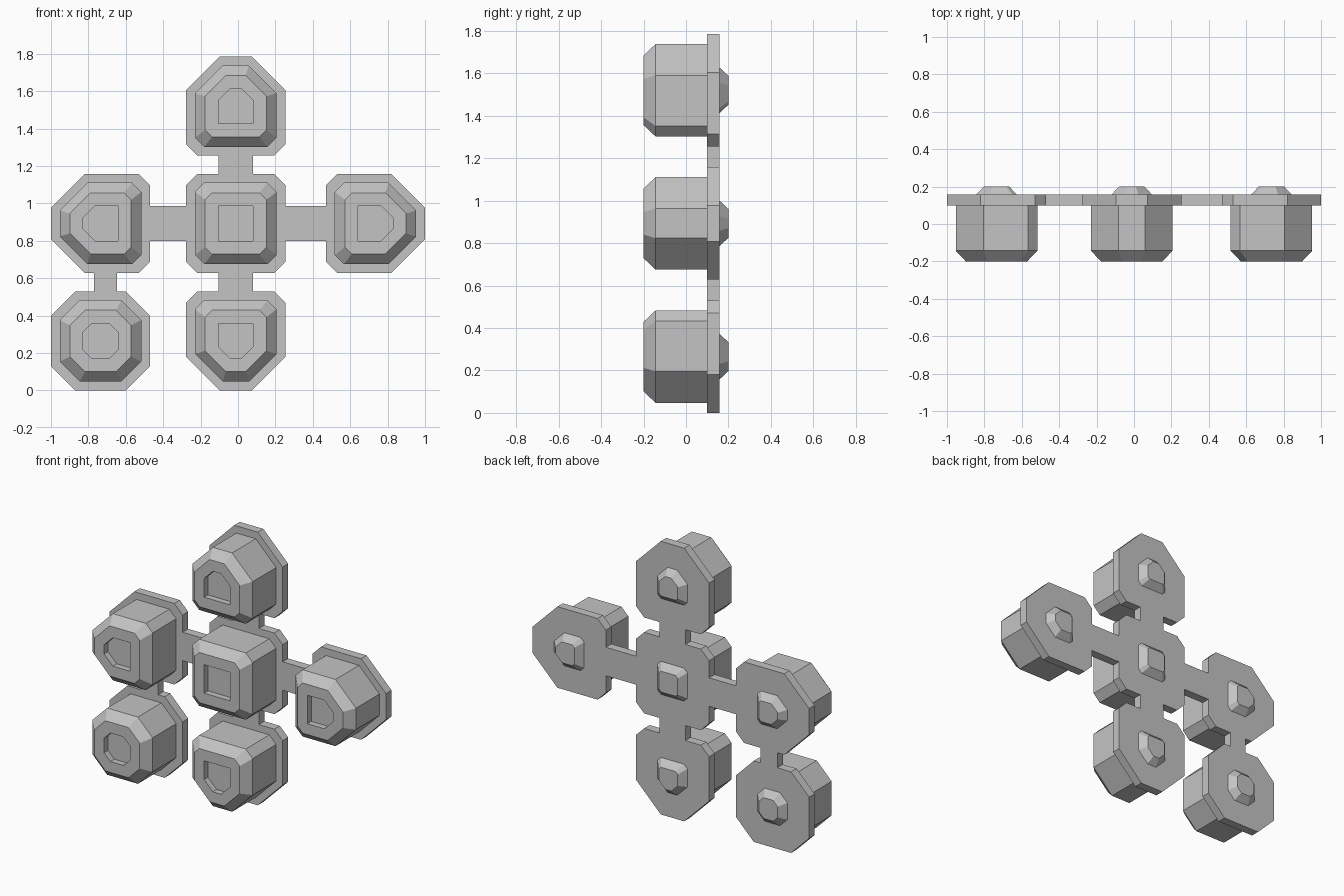
import bpy
import bmesh

cube = bpy.data.objects.get("Cube")
if cube:
    bpy.data.objects.remove(cube, do_unlink=True)

grey = bpy.data.materials.new("plain_grey")
grey.use_nodes = True
grey.diffuse_color = (0.55, 0.55, 0.55, 1)
grey.node_tree.nodes["Principled BSDF"].inputs["Base Color"].default_value = grey.diffuse_color

PLATE = 0.265                       # half width of a backing plate
PLATE_FRONT, PLATE_BACK = 0.10, 0.157
SMALL, MEDIUM, LARGE = 0.06, 0.13, 0.18
LEFT_X, MID_X, RIGHT_X = -0.735, -0.012, 0.735
LOW_Z, MID_Z, TOP_Z = 0.265, 0.893, 1.52

# Section rings from back stud to recess floor: half width, depth
SECTIONS = [(0.068, 0.20), (0.108, PLATE_BACK), (PLATE, PLATE_BACK),
            (PLATE, PLATE_FRONT), (0.218, PLATE_FRONT), (0.218, -0.143),
            (0.164, -0.20), (0.093, -0.20), (0.093, -0.16)]


def finish(name, bm):
    bmesh.ops.recalc_face_normals(bm, faces=bm.faces)
    mesh = bpy.data.meshes.new(name)
    bm.to_mesh(mesh)
    bm.free()
    mesh.materials.append(grey)
    bpy.context.collection.objects.link(bpy.data.objects.new(name, mesh))


def outline(half, cuts):
    """Square with a chamfer per corner, going round from the upper right."""
    points = []
    corners = [(1, 1), (-1, 1), (-1, -1), (1, -1)]
    for i, (sx, sz) in enumerate(corners):
        c = cuts[i]
        pair = [(sx * half, sz * (half - c)), (sx * (half - c), sz * half)]
        points += pair if i % 2 == 0 else pair[::-1]
    return points


def key(name, x, z, chamfers):
    """Plate, raised key, recess and back stud as one lofted shell."""
    bm = bmesh.new()
    rings = []
    for i, (half, y) in enumerate(SECTIONS):
        cuts = [c * half / PLATE for c in chamfers]
        if i >= len(SECTIONS) - 2:              # recess keeps its plain corners sharp
            cuts = [0 if c == SMALL else k for c, k in zip(chamfers, cuts)]
        rings.append([bm.verts.new((x + px, y, z + pz)) for px, pz in outline(half, cuts)])
    for a, b in zip(rings, rings[1:]):
        for i in range(len(a)):
            j = (i + 1) % len(a)
            bm.faces.new((a[i], a[j], b[j], b[i]))
    bm.faces.new(rings[0])
    bm.faces.new(rings[-1])
    bmesh.ops.remove_doubles(bm, verts=bm.verts, dist=0.0001)
    finish(name, bm)


def bridge(name, x0, x1, z0, z1):
    """Flat bar joining two plates."""
    bm = bmesh.new()
    bmesh.ops.create_cube(bm, size=1)
    for v in bm.verts:
        v.co = (x0 if v.co.x < 0 else x1,
                PLATE_FRONT if v.co.y < 0 else PLATE_BACK,
                z0 if v.co.z < 0 else z1)
    finish(name, bm)


# Keys, chamfers listed upper right, upper left, lower left, lower right
key("centre_key", MID_X, MID_Z, [SMALL] * 4)
key("up_key", MID_X, TOP_Z, [LARGE, LARGE, SMALL, SMALL])
key("down_key", MID_X, LOW_Z, [SMALL, SMALL, LARGE, LARGE])
key("right_side_key", LEFT_X, MID_Z, [SMALL, LARGE, LARGE, SMALL])
key("left_side_key", RIGHT_X, MID_Z, [LARGE, SMALL, SMALL, LARGE])
key("octagon_key", LEFT_X, LOW_Z, [MEDIUM] * 4)

# Bridges between the plates
WIDE = 0.093
bridge("upper_bridge", MID_X - WIDE, MID_X + WIDE, MID_Z + PLATE, TOP_Z - PLATE)
bridge("lower_bridge", MID_X - WIDE, MID_X + WIDE, LOW_Z + PLATE, MID_Z - PLATE)
bridge("right_bridge", LEFT_X + PLATE, MID_X - PLATE, MID_Z - WIDE, MID_Z + WIDE)
bridge("left_bridge", MID_X + PLATE, RIGHT_X - PLATE, MID_Z - WIDE, MID_Z + WIDE)
bridge("corner_bridge", -0.77, -0.648, LOW_Z + PLATE, MID_Z - PLATE)
